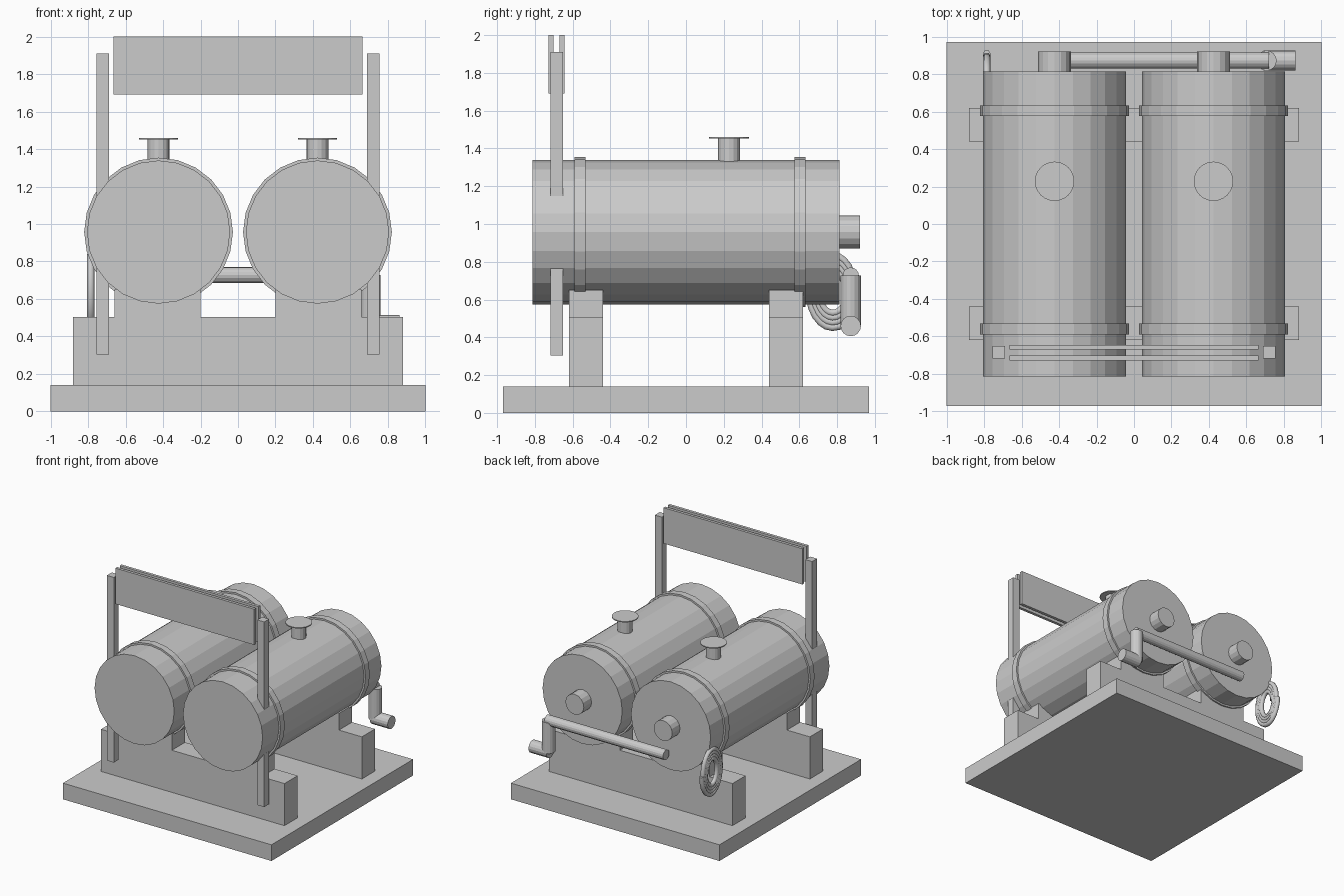
import bpy, math
import bmesh
from mathutils import Matrix, Vector

old = bpy.data.objects.get("Cube")
if old:
    bpy.data.objects.remove(old, do_unlink=True)

GREY = (0.6, 0.6, 0.6, 1)
grey = bpy.data.materials.new("plain_grey")
grey.use_nodes = True
grey.diffuse_color = GREY
grey.node_tree.nodes["Principled BSDF"].inputs["Base Color"].default_value = GREY


def finish(name, bm):
    mesh = bpy.data.meshes.new(name)
    bm.to_mesh(mesh)
    bm.free()
    mesh.materials.append(grey)
    obj = bpy.data.objects.new(name, mesh)
    bpy.context.collection.objects.link(obj)
    return obj


def box(name, low, high):
    low, high = Vector(low), Vector(high)
    bm = bmesh.new()
    bmesh.ops.create_cube(bm, size=1, matrix=Matrix.Translation((low + high) / 2)
                          @ Matrix.Diagonal((high - low).to_4d()))
    return finish(name, bm)


def rod(name, start, end, radius, sides=24):
    start, end = Vector(start), Vector(end)
    axis = end - start
    turn = axis.to_track_quat('Z', 'Y').to_matrix().to_4x4()
    bm = bmesh.new()
    bmesh.ops.create_cone(bm, cap_ends=True, segments=sides, radius1=radius,
                          radius2=radius, depth=axis.length,
                          matrix=Matrix.Translation((start + end) / 2) @ turn)
    return finish(name, bm)


# Base slab
box("base", (-1, -0.97, 0), (1, 0.97, 0.14))

# Cross supports with a raised saddle under each tank
for end, y in (("front", -0.53), ("back", 0.53)):
    box(end + "_support", (-0.88, y - 0.09, 0.14), (0.88, y + 0.09, 0.505))
    for side, x in (("right", -0.43), ("left", 0.43)):
        box(f"{end}_{side}_saddle", (x - 0.23, y - 0.09, 0.5),
            (x + 0.23, y + 0.09, 0.65))

# Tanks with straps, filler caps and outlets
TANK_Z = 0.957
for side, s in (("right", -1), ("left", 1)):
    x = s * 0.424
    rod(side + "_tank", (x, -0.813, TANK_Z), (x, 0.813, TANK_Z), 0.382)
    for end, y in (("front", -0.56), ("back", 0.604)):
        rod(f"{side}_{end}_strap", (x, y - 0.029, TANK_Z),
            (x, y + 0.029, TANK_Z), 0.397)
    rod(side + "_filler_neck", (x, 0.228, 1.3), (x, 0.228, 1.455), 0.059, 16)
    rod(side + "_filler_cap", (x, 0.228, 1.452), (x, 0.228, 1.46), 0.105)
    rod(side + "_outlet", (x, 0.8, TANK_Z), (x, 0.92, TANK_Z), 0.088, 16)

    # Sign post beside each tank
    px = s * 0.721
    box(side + "_sign_post", (px - 0.033, -0.718, 0.305),
        (px + 0.033, -0.651, 1.91))

# Pair of sign boards between the posts
for name, y in (("front_board", -0.715), ("back_board", -0.657)):
    box(name, (-0.665, y - 0.0125, 1.69), (0.665, y + 0.0125, 2.0))

# Rear manifold, drop pipe and spout
rod("manifold_pipe", (-0.42, 0.872, 0.727), (0.72, 0.872, 0.727), 0.043, 16)
rod("drop_pipe", (0.707, 0.872, 0.46), (0.707, 0.872, 0.727), 0.054, 16)
rod("spout", (0.69, 0.872, 0.46), (0.862, 0.872, 0.46), 0.054, 16)

# Coiled hose wound as a flat oval spiral
TURNS, STEPS = 4, 24
curve = bpy.data.curves.new("hose_coil", 'CURVE')
curve.dimensions = '3D'
curve.bevel_depth = 0.021
curve.bevel_resolution = 1
curve.use_fill_caps = True
path = curve.splines.new('POLY')
path.points.add(TURNS * STEPS)
for i, point in enumerate(path.points):
    angle = math.tau * i / STEPS
    size = 1 - 0.5 * i / (TURNS * STEPS)
    point.co = (-0.786, 0.775 + 0.133 * size * math.cos(angle),
                0.65 - 0.205 * size * math.sin(angle), 1)
hose = bpy.data.objects.new("hose_coil", curve)
bpy.context.collection.objects.link(hose)
curve.materials.append(grey)
bpy.ops.object.select_all(action='DESELECT')
hose.select_set(True)
bpy.context.view_layer.objects.active = hose
bpy.ops.object.convert(target='MESH')
